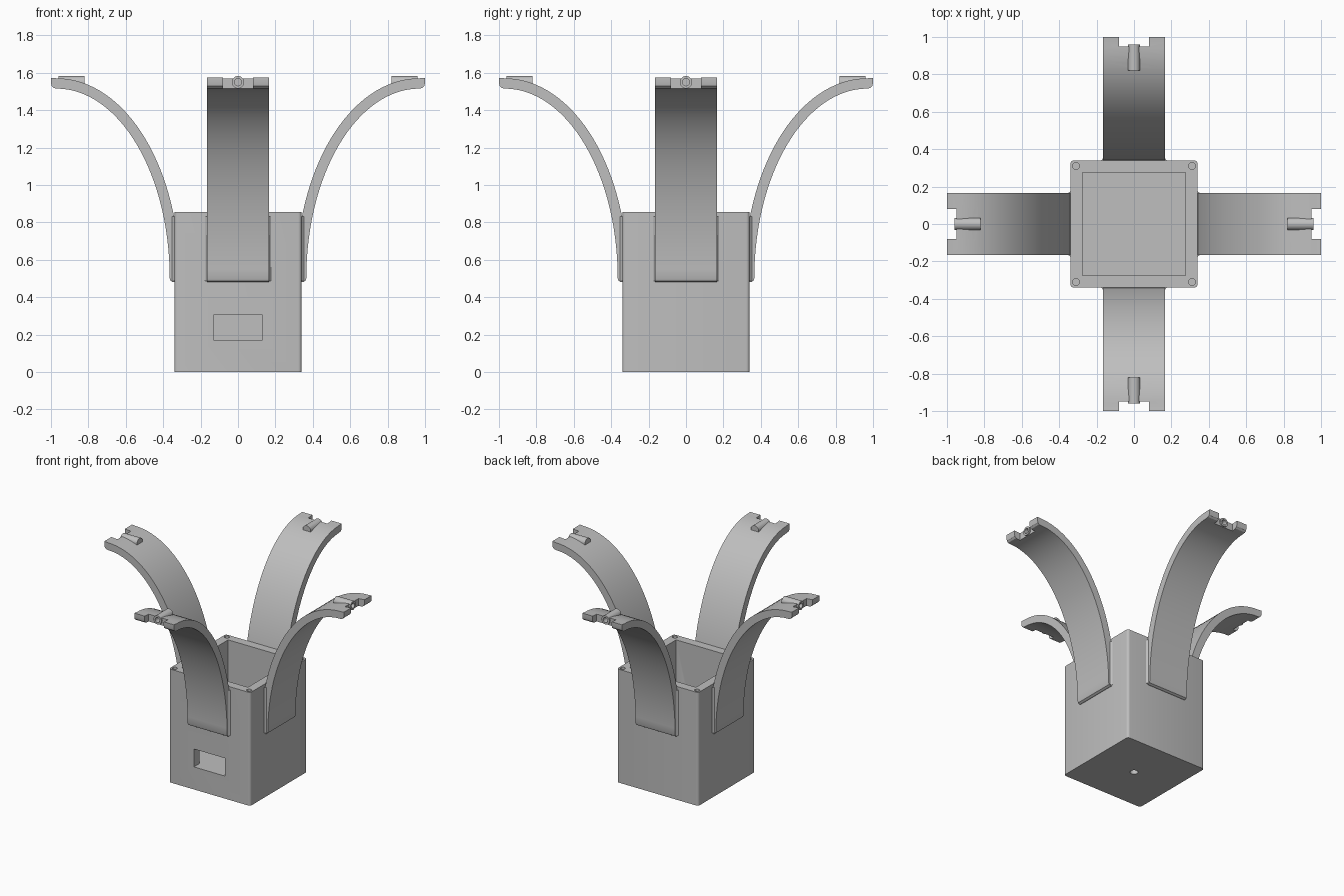
import bpy, bmesh
from math import sin, cos, pi, radians
from mathutils import Matrix, Vector

old = bpy.data.objects.get("Cube")
if old:
    bpy.data.objects.remove(old, do_unlink=True)

grey = bpy.data.materials.new("plain_grey")
grey.use_nodes = True
colour = (0.52, 0.52, 0.52, 1)
grey.diffuse_color = colour
grey.node_tree.nodes["Principled BSDF"].inputs["Base Color"].default_value = colour


def finish(name, bm):
    bmesh.ops.recalc_face_normals(bm, faces=bm.faces)
    mesh = bpy.data.meshes.new(name)
    bm.to_mesh(mesh)
    bm.free()
    mesh.materials.append(grey)
    obj = bpy.data.objects.new(name, mesh)
    bpy.context.collection.objects.link(obj)
    return obj


def block(name, low, high, round_corners=0):
    bm = bmesh.new()
    low, high = Vector(low), Vector(high)
    bmesh.ops.create_cube(bm, size=1)
    bmesh.ops.scale(bm, vec=high - low, verts=bm.verts)
    bmesh.ops.translate(bm, vec=(low + high) / 2, verts=bm.verts)
    if round_corners:
        upright = [e for e in bm.edges
                   if abs(e.verts[0].co.z - e.verts[1].co.z) > 0.1]
        bmesh.ops.bevel(bm, geom=upright, offset=round_corners, segments=4,
                        profile=0.5, affect='EDGES')
    return finish(name, bm)


def rod(name, centre, radius, length, axis='Z'):
    bm = bmesh.new()
    turn = Matrix.Rotation(pi / 2, 4, 'Y') if axis == 'X' else Matrix()
    bmesh.ops.create_cone(bm, cap_ends=True, segments=32, radius1=radius,
                          radius2=radius, depth=length,
                          matrix=Matrix.Translation(centre) @ turn)
    return finish(name, bm)


def prism(name, points, direction):
    bm = bmesh.new()
    face = bm.faces.new([bm.verts.new(p) for p in points])
    out = bmesh.ops.extrude_face_region(bm, geom=[face])
    moved = [v for v in out["geom"] if isinstance(v, bmesh.types.BMVert)]
    bmesh.ops.translate(bm, vec=direction, verts=moved)
    return finish(name, bm)


def select(obj):
    bpy.ops.object.select_all(action='DESELECT')
    obj.select_set(True)
    bpy.context.view_layer.objects.active = obj


def combine(obj, tool, operation):
    select(obj)
    mod = obj.modifiers.new("shape", 'BOOLEAN')
    mod.operation, mod.solver, mod.object = operation, 'EXACT', tool
    bpy.ops.object.modifier_apply(modifier=mod.name)
    bpy.data.objects.remove(tool, do_unlink=True)


def smooth(obj):
    select(obj)
    bpy.ops.object.shade_smooth_by_angle(angle=radians(30))


# Open box with cavity, front window, corner screw holes and a base hole
H, C, TOP, FLOOR = 0.34, 0.275, 0.855, 0.17
box = block("box", (-H, -H, 0), (H, H, TOP), 0.018)
combine(box, block("cavity", (-C, -C, FLOOR), (C, C, 1)), 'DIFFERENCE')
combine(box, block("window", (-0.13, -0.4, FLOOR), (0.13, -0.2, 0.305)), 'DIFFERENCE')
for x in (-0.31, 0.31):
    for y in (-0.31, 0.31):
        combine(box, rod("screw_hole", (x, y, TOP), 0.018, 0.2), 'DIFFERENCE')
combine(box, rod("base_hole", (0, 0, 0), 0.027, 0.16), 'DIFFERENCE')
smooth(box)

# Curved arm: quarter ellipse outside, parallel curve inside
W, THICK, STEPS = 0.165, 0.055, 32
a, b, cx, cz = 0.605, 1.015, 0.97, 0.5
outer, inner = [], []
for i in range(STEPS + 1):
    t = pi / 2 * i / STEPS
    p = Vector((cx - a * cos(t), -W, cz + b * sin(t)))
    n = Vector((-cos(t) / a, 0, sin(t) / b)).normalized()
    outer.append(p)
    inner.append(p + n * THICK)
tip = [(0.985, -W, 1.518), (0.996, -W, 1.528), (1, -W, 1.545), (1, -W, 1.573)]
foot = [(0.31, -W, 0.48), (0.348, -W, 0.48), (0.36, -W, 0.487)]
arm = prism("arm_right", foot + outer + tip + inner[::-1], (0, 2 * W, 0))

# Notched tip with a hollow nozzle
combine(arm, block("notch", (0.95, -0.08, 1.4), (1.1, 0.08, 1.7)), 'DIFFERENCE')
combine(arm, rod("nozzle", (0.89, 0, 1.549), 0.033, 0.14, 'X'), 'UNION')
combine(arm, rod("nozzle_bore", (0.92, 0, 1.549), 0.019, 0.12, 'X'), 'DIFFERENCE')
smooth(arm)

# Small flare where the arm meets the box
half = [(0.338, 0.18), (0.343, 0.171), (0.354, 0.164)]
plan = half + [(x, -y) for x, y in reversed(half)]
flare = prism("arm_flare_right", [(x, y, 0.487) for x, y in plan], (0, 0, 0.343))
smooth(flare)

# Repeat the arm on all four sides
for k, side in enumerate(("back", "left", "front"), 1):
    for part, label in ((arm, "arm_"), (flare, "arm_flare_")):
        twin = part.copy()
        twin.name = label + side
        twin.rotation_euler.z = k * pi / 2
        bpy.context.collection.objects.link(twin)
# The first arm points to +x, the model's left; its opposite is the right
for label in ("arm_", "arm_flare_"):
    first, opposite = bpy.data.objects[label + "right"], bpy.data.objects[label + "left"]
    first.name = label + "swap"
    opposite.name = label + "right"
    first.name = label + "left"
